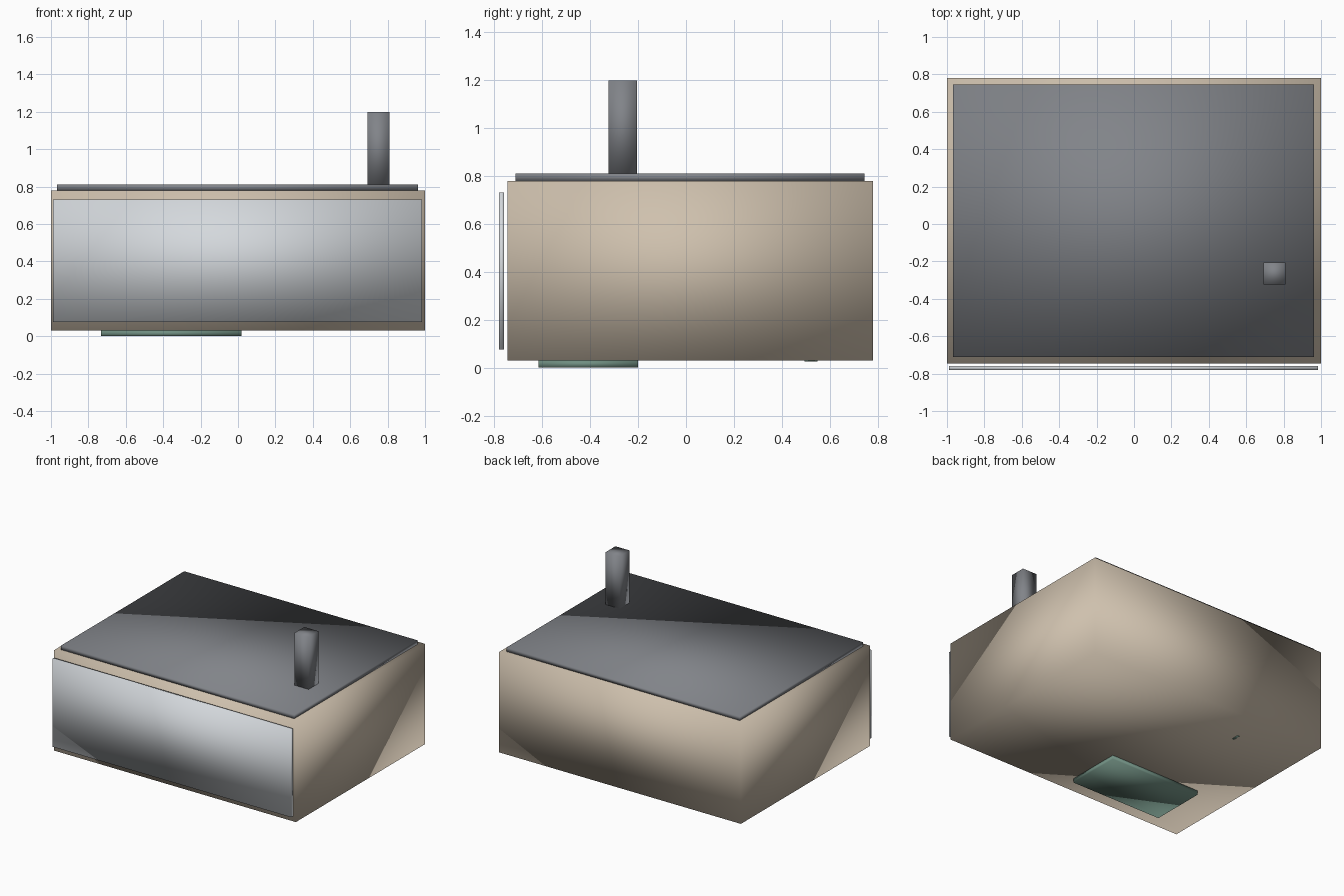
import bpy

if "Cube" in bpy.data.objects:
    bpy.data.objects.remove(bpy.data.objects["Cube"])


def material(name, rgb):
    m = bpy.data.materials.new(name)
    m.diffuse_color = (*rgb, 1)
    m.use_nodes = True
    m.node_tree.nodes["Principled BSDF"].inputs["Base Color"].default_value = m.diffuse_color
    return m


def box(name, x, y, z, mat):
    """Smooth-shaded box spanning the given (min, max) ranges."""
    bpy.ops.mesh.primitive_cube_add(size=1)
    ob = bpy.context.object
    ob.name = name
    ob.location = [(a + b) / 2 for a, b in (x, y, z)]
    ob.scale = [b - a for a, b in (x, y, z)]
    bpy.ops.object.transform_apply(location=False, rotation=False, scale=True)
    bpy.ops.object.shade_smooth()
    ob.data.materials.append(mat)
    return ob


beige = material("beige", (0.62, 0.53, 0.42))
dark = material("dark_grey", (0.22, 0.23, 0.25))
pale = material("pale_grey", (0.66, 0.69, 0.72))
green = material("green", (0.16, 0.27, 0.22))

# main block and its flat roof
box("body", (-1, 1), (-0.745, 0.78), (0.03, 0.78), beige)
box("roof_slab", (-0.967, 0.963), (-0.711, 0.745), (0.78, 0.81), dark)

# post on the roof
box("chimney", (0.692, 0.81), (-0.323, -0.205), (0.81, 1.2), dark)

# panel standing just clear of the front
box("front_panel", (-0.99, 0.985), (-0.78, -0.76), (0.075, 0.732), pale)

# plate under the body, and a tiny tab further back
box("base_plate", (-0.732, 0.02), (-0.616, -0.2), (0.0, 0.03), green)
box("underside_tab", (-0.47, -0.455), (0.495, 0.55), (0.026, 0.03), green)
